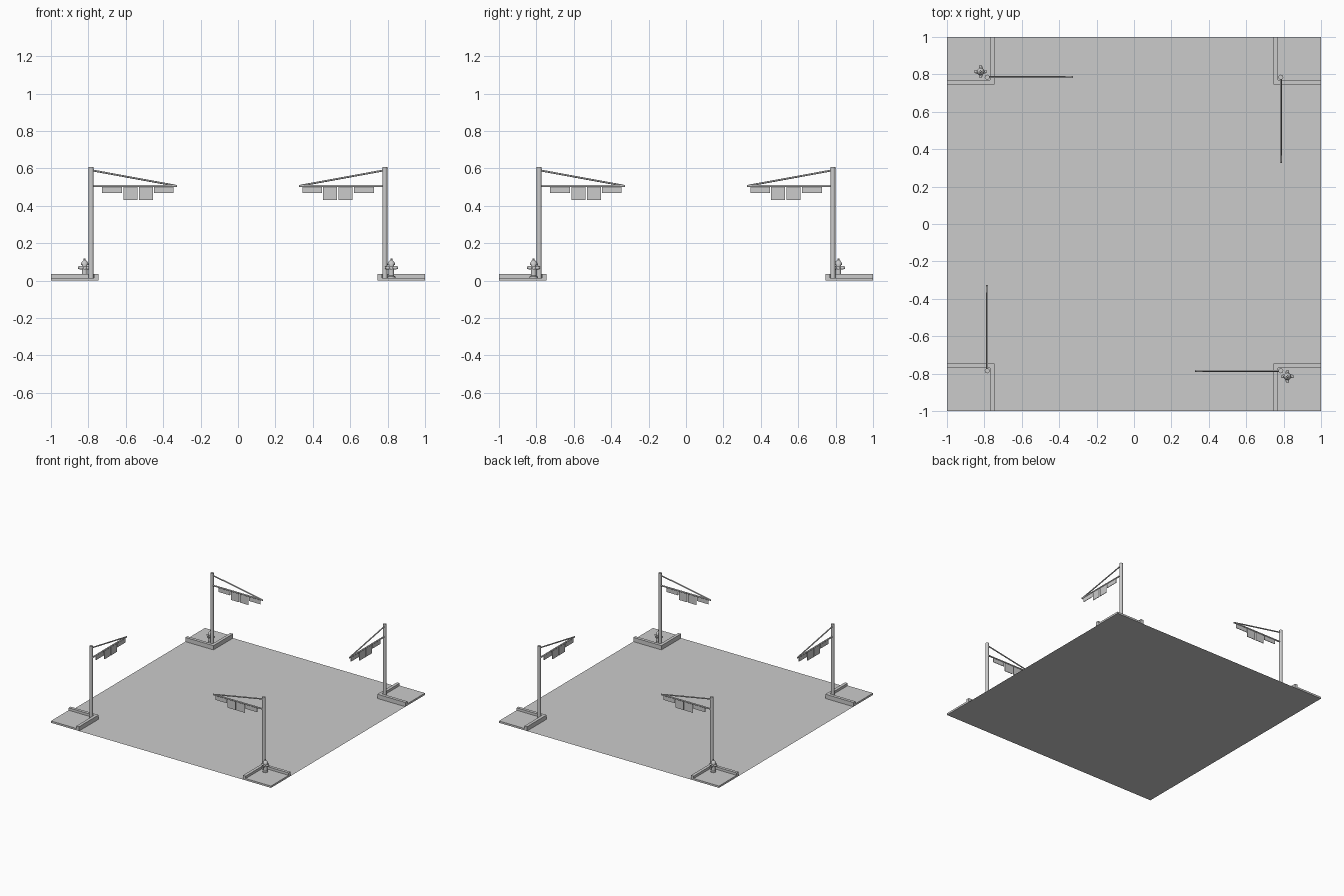
import bpy, bmesh, math
from mathutils import Vector, Matrix

if "Cube" in bpy.data.objects:
    bpy.data.objects.remove(bpy.data.objects["Cube"])


def finish(bm, name, rot=0.0, smooth=False):
    """Turn a bmesh into an object, spun about the centre of the crossing."""
    bmesh.ops.rotate(bm, verts=bm.verts, cent=(0, 0, 0), matrix=Matrix.Rotation(rot, 3, 'Z'))
    bmesh.ops.recalc_face_normals(bm, faces=bm.faces)
    me = bpy.data.meshes.new(name)
    bm.to_mesh(me)
    bm.free()
    ob = bpy.data.objects.new(name, me)
    bpy.context.collection.objects.link(ob)
    if smooth:
        bpy.ops.object.select_all(action='DESELECT')
        ob.select_set(True)
        bpy.context.view_layer.objects.active = ob
        bpy.ops.object.shade_smooth_by_angle(angle=math.radians(40))
    return ob


def add_box(bm, lo, hi):
    lo, hi = Vector(lo), Vector(hi)
    m = Matrix.Translation((lo + hi) / 2) @ Matrix.Diagonal((*(hi - lo), 1))
    bmesh.ops.create_cube(bm, size=1, matrix=m)


def add_rod(bm, a, b, r, n=10):
    a, b = Vector(a), Vector(b)
    d = b - a
    m = Matrix.Translation((a + b) / 2) @ d.to_track_quat('Z', 'Y').to_matrix().to_4x4()
    bmesh.ops.create_cone(bm, cap_ends=True, segments=n, radius1=r, radius2=r,
                          depth=d.length, matrix=m)


def add_prism(bm, pts, h):
    f = bm.faces.new([bm.verts.new((x, y, 0)) for x, y in pts])
    ext = bmesh.ops.extrude_face_region(bm, geom=[f], use_keep_orig=True)
    top = [v for v in ext['geom'] if isinstance(v, bmesh.types.BMVert)]
    bmesh.ops.translate(bm, verts=top, vec=(0, 0, h))


def add_lathe(bm, profile, cx, cy, n=12):
    rings = []
    for r, z in profile:
        rings.append([bm.verts.new((cx + r * math.cos(2 * math.pi * i / n),
                                    cy + r * math.sin(2 * math.pi * i / n), z))
                      for i in range(n)])
    for a, b in zip(rings, rings[1:]):
        for i in range(n):
            j = (i + 1) % n
            bm.faces.new((a[i], a[j], b[j], b[i]))
    bm.faces.new(rings[0][::-1])
    bm.faces.new(rings[-1])


IN, CURB, SLAB = 0.77, 0.745, 0.015
POLE = 0.785

# Road surface
bm = bmesh.new()
bmesh.ops.create_grid(bm, x_segments=1, y_segments=1, size=1)
finish(bm, "road")

# Each corner is modelled at front right (+x, -y) and turned about the centre
for k in range(4):
    rot = k * math.pi / 2

    # Paving slab
    bm = bmesh.new()
    add_box(bm, (IN, -1, 0), (1, -IN, SLAB))
    finish(bm, "pavement", rot)

    # Raised L-shaped kerb
    bm = bmesh.new()
    add_prism(bm, [(CURB, -1), (IN, -1), (IN, -IN), (1, -IN), (1, -CURB), (CURB, -CURB)], 0.035)
    finish(bm, "kerb", rot)

    # Upright pole
    bm = bmesh.new()
    add_rod(bm, (POLE, -POLE, 0.012), (POLE, -POLE, 0.607), 0.0135, 12)
    finish(bm, "signal_pole", rot, True)

    # Horizontal arm and sloping brace
    bm = bmesh.new()
    add_rod(bm, (POLE, -POLE, 0.506), (0.325, -POLE, 0.506), 0.006)
    add_rod(bm, (POLE, -POLE, 0.59), (0.335, -POLE, 0.508), 0.005)
    finish(bm, "signal_arm", rot, True)

    # Hanging sign panels: shallow outer pair, deep inner pair
    bm = bmesh.new()
    for x0, x1, z in ((0.345, 0.449, 0.467), (0.455, 0.529, 0.432),
                      (0.538, 0.613, 0.432), (0.621, 0.726, 0.467)):
        add_box(bm, (x0, -POLE - 0.002, z), (x1, -POLE + 0.002, 0.504))
    finish(bm, "hanging_panels", rot)

    # Hydrant on two opposite corners
    if k % 2 == 0:
        cx, cy = 0.82, -0.815
        bm = bmesh.new()
        add_lathe(bm, [(0.021, SLAB), (0.021, 0.022), (0.015, 0.026), (0.014, 0.082),
                       (0.02, 0.084), (0.02, 0.09), (0.015, 0.1), (0.008, 0.108),
                       (0.005, 0.11), (0.005, 0.118)], cx, cy)
        for dx, dy in ((1, 0), (0, 1)):
            d, c = Vector((dx, dy, 0)), Vector((cx, cy, 0.068))
            add_rod(bm, c - d * 0.035, c + d * 0.035, 0.006)
            add_rod(bm, c - d * 0.027, c + d * 0.027, 0.01)
        finish(bm, "hydrant", rot, True)
